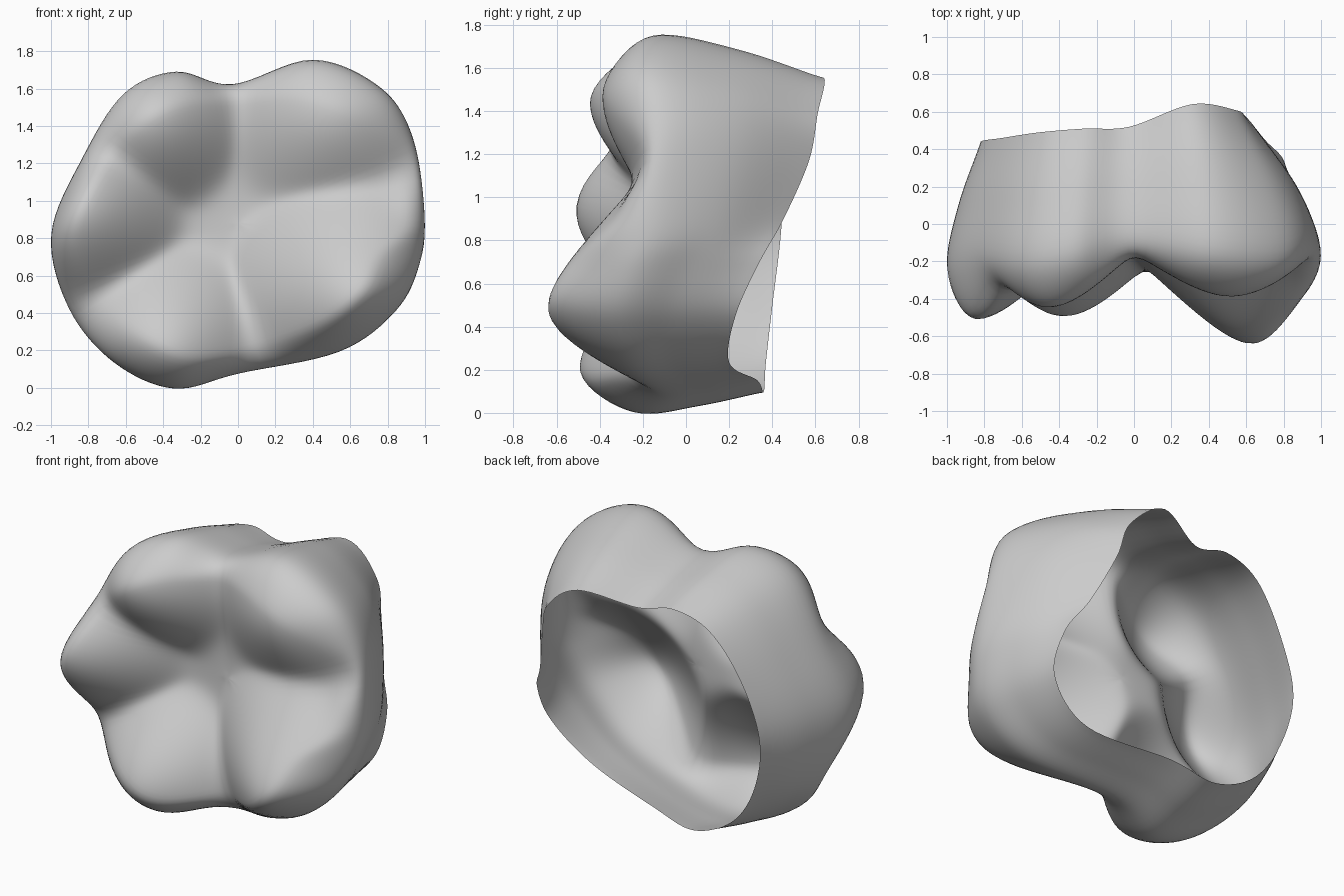
import bpy, bmesh, math
from mathutils import Vector

cube = bpy.data.objects.get("Cube")
if cube:
    bpy.data.objects.remove(cube, do_unlink=True)

CENTRE_Z = 0.88
STEPS = 8           # columns between stations
INNER = 26          # rings from the basin to the crest
WALL = 8            # rings in each third of the wall
FLOOR = -0.1        # basin depth
SHARPNESS = 34      # crispness of the grooves

# Rounded cusps: x, z, peak y, slope, tip radius
CUSPS = [
    (0.66, 0.46, -0.65, 1.0, 0.22),     # lower left
    (-0.39, 0.18, -0.5, 1.05, 0.27),    # lower right
    (-0.87, 0.95, -0.52, 1.15, 0.27),   # right side
    (-0.47, 1.45, -0.45, 1.1, 0.27),    # upper right
    (0.52, 1.47, -0.39, 0.72, 0.25),    # upper left
    (0.93, 0.95, -0.28, 0.85, 0.1),     # end ridge
]

# Stations round the crown, counter-clockwise from the left side:
# outline x, outline z, crest reach, rim reach, rim y
STATIONS = [
    (1.0, 0.9, 0.9, 0.7, 0.45),
    (0.94, 1.33, 0.88, 0.64, 0.57),
    (0.77, 1.6, 0.8, 0.7, 0.61),
    (0.4, 1.755, 0.78, 0.77, 0.64),
    (-0.03, 1.62, 0.88, 0.82, 0.52),
    (-0.33, 1.69, 0.8, 0.81, 0.51),
    (-0.61, 1.57, 0.8, 0.83, 0.49),
    (-0.83, 1.23, 0.86, 0.85, 0.46),
    (-1.0, 0.82, 0.87, 0.82, 0.44),
    (-0.9, 0.42, 0.84, 0.84, 0.4),
    (-0.66, 0.14, 0.8, 0.88, 0.37),
    (-0.34, 0.0, 0.81, 0.89, 0.36),
    (0.0, 0.08, 0.86, 0.91, 0.33),
    (0.54, 0.2, 0.8, 0.95, 0.2),
    (0.84, 0.42, 0.79, 0.93, 0.23),
    (0.965, 0.66, 0.78, 0.83, 0.34),
]


def biting_point(x, z):
    """Point on the biting surface: cusps melted together over the floor."""
    heights = [FLOOR]
    for cx, cz, peak, slope, tip in CUSPS:
        distance = math.hypot(x - cx, z - cz, tip) - tip
        heights.append(peak + slope * distance)
    total = sum(math.exp(-SHARPNESS * h) for h in heights)
    return Vector((x, -math.log(total) / SHARPNESS, z))


def scaled(p, reach):
    """Biting-surface point part of the way from the centre to p."""
    return biting_point(p.x * reach, CENTRE_Z + (p.z - CENTRE_Z) * reach)


def spline(a, b, c, d, t):
    """Smooth curve from b to c, steered by a and d."""
    return b + 0.5 * t * (c - a + t * (2 * a - 5 * b + 4 * c - d
                                      + t * (3 * (b - c) + d - a)))


def station_points(x, z, crest, rim, rim_y):
    """Crest, widest, belly and rim points of one radial profile."""
    outline = Vector((x, 0, z))
    top = scaled(outline, crest)
    widest = Vector((x, 0.6 * top.y + 0.04, z))
    edge = Vector((x * rim, rim_y, CENTRE_Z + (z - CENTRE_Z) * rim))
    belly = widest.lerp(edge, 0.33)
    belly.y = widest.y + 0.5 * (rim_y - widest.y)
    return top, widest, belly, edge


def column_points(crest, widest, belly, rim):
    """One radial strip: basin to crest, then down the wall to the rim."""
    crest = biting_point(crest.x, crest.z)
    strip = [scaled(crest, k / INNER) for k in range(1, INNER + 1)]
    path = [scaled(crest, 0.65), crest, widest, belly, rim, 2 * rim - belly]
    for j in range(3):
        strip += [spline(*path[j:j + 4], k / WALL) for k in range(1, WALL + 1)]
    return strip


# Blend the stations into closely spaced columns
controls = [station_points(*s) for s in STATIONS]
n = len(controls)
columns = []
for i in range(n):
    near = [controls[(i + k) % n] for k in (-1, 0, 1, 2)]
    for s in range(STEPS):
        columns.append(column_points(
            *(spline(*quad, s / STEPS) for quad in zip(*near))))

# Skin the columns as a thin open shell
bm = bmesh.new()
middle = bm.verts.new(biting_point(0, CENTRE_Z))
grid = [[bm.verts.new(p) for p in column] for column in columns]
for i, here in enumerate(grid):
    after = grid[(i + 1) % len(grid)]
    bm.faces.new((middle, here[0], after[0]))
    for j in range(len(here) - 1):
        bm.faces.new((here[j], here[j + 1], after[j + 1], after[j]))

# Ease the join between biting surface and wall
inner = [v for v in bm.verts if not v.is_boundary]
for _ in range(3):
    bmesh.ops.smooth_vert(bm, verts=inner, factor=0.5,
                          use_axis_x=True, use_axis_y=True, use_axis_z=True)
for face in bm.faces:
    face.smooth = True

mesh = bpy.data.meshes.new("tooth_crown")
bm.to_mesh(mesh)
bm.free()
crown = bpy.data.objects.new("tooth_crown", mesh)
bpy.context.collection.objects.link(crown)
